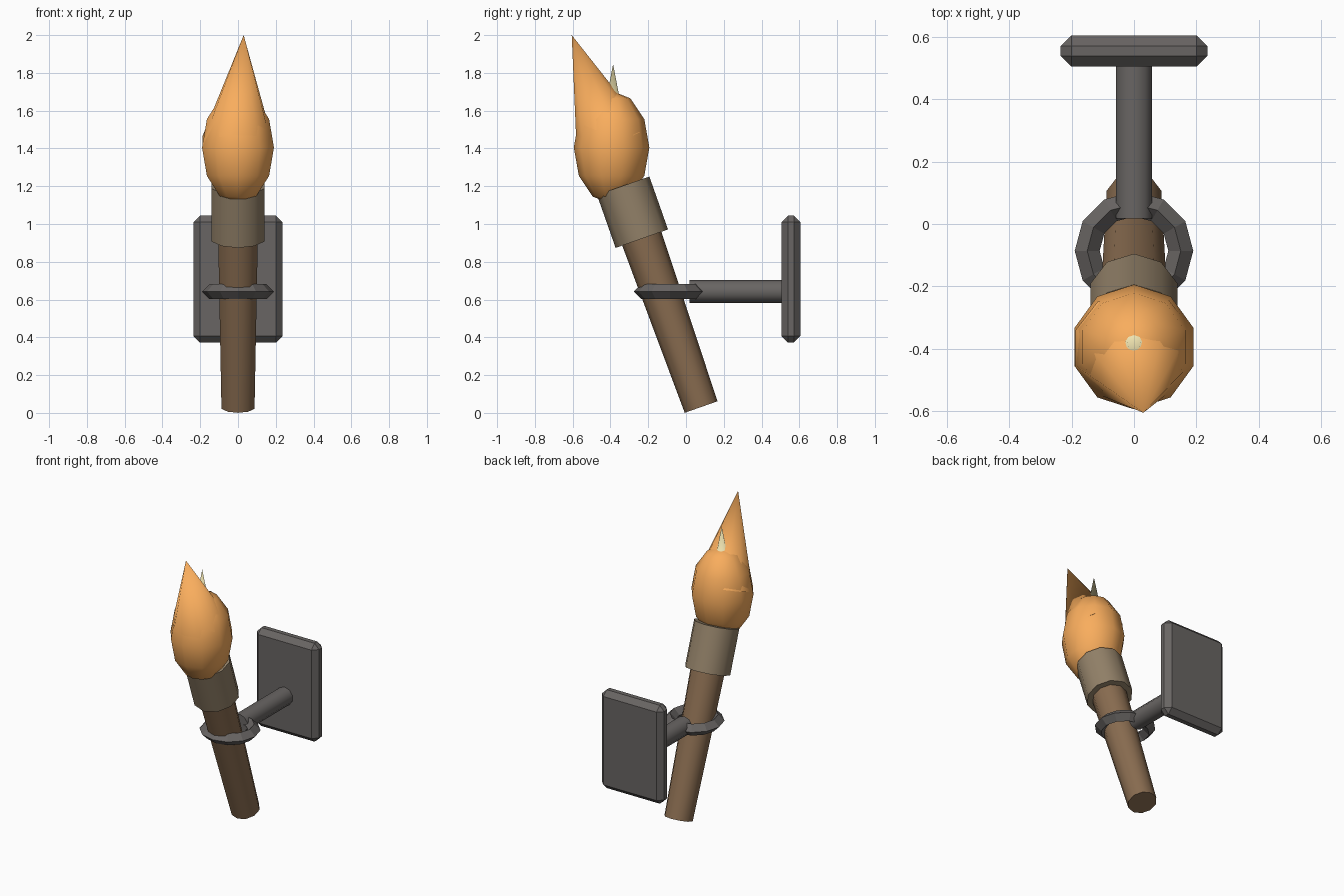
import bpy, bmesh
from math import sin, cos, pi, radians
from mathutils import Vector

if "Cube" in bpy.data.objects:
    bpy.data.objects.remove(bpy.data.objects["Cube"])


def material(name, rgb):
    m = bpy.data.materials.new(name)
    m.diffuse_color = (*rgb, 1)
    m.use_nodes = True
    m.node_tree.nodes["Principled BSDF"].inputs["Base Color"].default_value = m.diffuse_color
    return m


WOOD = material("wood", (0.25, 0.15, 0.08))
WRAP = material("cloth_wrap", (0.29, 0.22, 0.14))
IRON = material("iron", (0.14, 0.13, 0.125))
FIRE = material("fire", (0.95, 0.42, 0.11))
GLOW = material("glow", (0.9, 0.8, 0.45))


def finish(ob, name, mat, angle=None):
    ob.name = name
    ob.data.materials.append(mat)
    if angle:
        bpy.ops.object.select_all(action='DESELECT')
        ob.select_set(True)
        bpy.context.view_layer.objects.active = ob
        bpy.ops.object.shade_smooth_by_angle(angle=radians(angle))


def lathe(name, profile, start, axis, mat, sides=10, angle=40):
    """Revolve (radius, height) points about an axis; ends are closed."""
    bm = bmesh.new()
    rings = []
    for r, h in profile:
        if r == 0:
            rings.append([bm.verts.new((0, 0, h))] * sides)
        else:
            rings.append([bm.verts.new((-r * sin(2 * pi * i / sides),
                                        r * cos(2 * pi * i / sides), h))
                          for i in range(sides)])
    for a, b in zip(rings, rings[1:]):
        for i in range(sides):
            j = (i + 1) % sides
            bm.faces.new(list(dict.fromkeys((a[i], a[j], b[j], b[i]))))
    for ring in (rings[0], rings[-1]):
        if len(set(ring)) > 1:
            bm.faces.new(ring)
    bmesh.ops.recalc_face_normals(bm, faces=bm.faces)
    mesh = bpy.data.meshes.new(name)
    bm.to_mesh(mesh)
    bm.free()
    ob = bpy.data.objects.new(name, mesh)
    bpy.context.collection.objects.link(ob)
    ob.location = start
    ob.rotation_mode = 'QUATERNION'
    ob.rotation_quaternion = Vector((0, 0, 1)).rotation_difference(Vector(axis).normalized())
    finish(ob, name, mat, angle)
    return ob


# Leaning torch: tapered handle and wrapped head
foot = Vector((0, 0.08, 0.031))
lean = Vector((0, -sin(radians(19.4)), cos(radians(19.4))))
lathe("handle", [(0.092, 0), (0.113, 1.1)], foot, lean, WOOD)
lathe("head_wrap", [(0.147, 0.945), (0.147, 1.242)], foot, lean, WRAP)

# Flame: faceted ball, large leaning tongue, small inner tongue
ball = [(0, -0.3)] + [(0.2 * cos(radians(a)), 0.3 * sin(radians(a)))
                      for a in (-60, -30, 0, 30, 60)] + [(0, 0.3)]
lathe("flame_body", ball, (0, -0.394, 1.405), (0, 0, 1), FIRE, angle=60)
base, tip = Vector((-0.003, -0.395, 1.435)), Vector((0.03, -0.605, 2.0))
lathe("flame_tongue", [(0.195, 0), (0, (tip - base).length)], base, tip - base, FIRE)
lathe("flame_core", [(0.105, 0), (0, 0.55)], (0, -0.386, 1.297), (0, 0, 1), GLOW)

# Wall bracket: ring, arm and chamfered plate
bpy.ops.mesh.primitive_torus_add(major_segments=12, minor_segments=4, major_radius=0.15,
                                 minor_radius=0.04, location=(0, -0.086, 0.642))
finish(bpy.context.object, "bracket_ring", IRON)
lathe("bracket_arm", [(0.061, 0), (0.061, 0.5)], (0, 0.018, 0.643), (0, 1, 0), IRON)

bpy.ops.mesh.primitive_cube_add(size=1, location=(0, 0.555, 0.708))
plate = bpy.context.object
plate.scale = (0.47, 0.1, 0.672)
bpy.ops.object.transform_apply(location=False, rotation=False, scale=True)
bevel = plate.modifiers.new("chamfer", 'BEVEL')
bevel.width = 0.034
bevel.segments = 1
finish(plate, "wall_plate", IRON)
